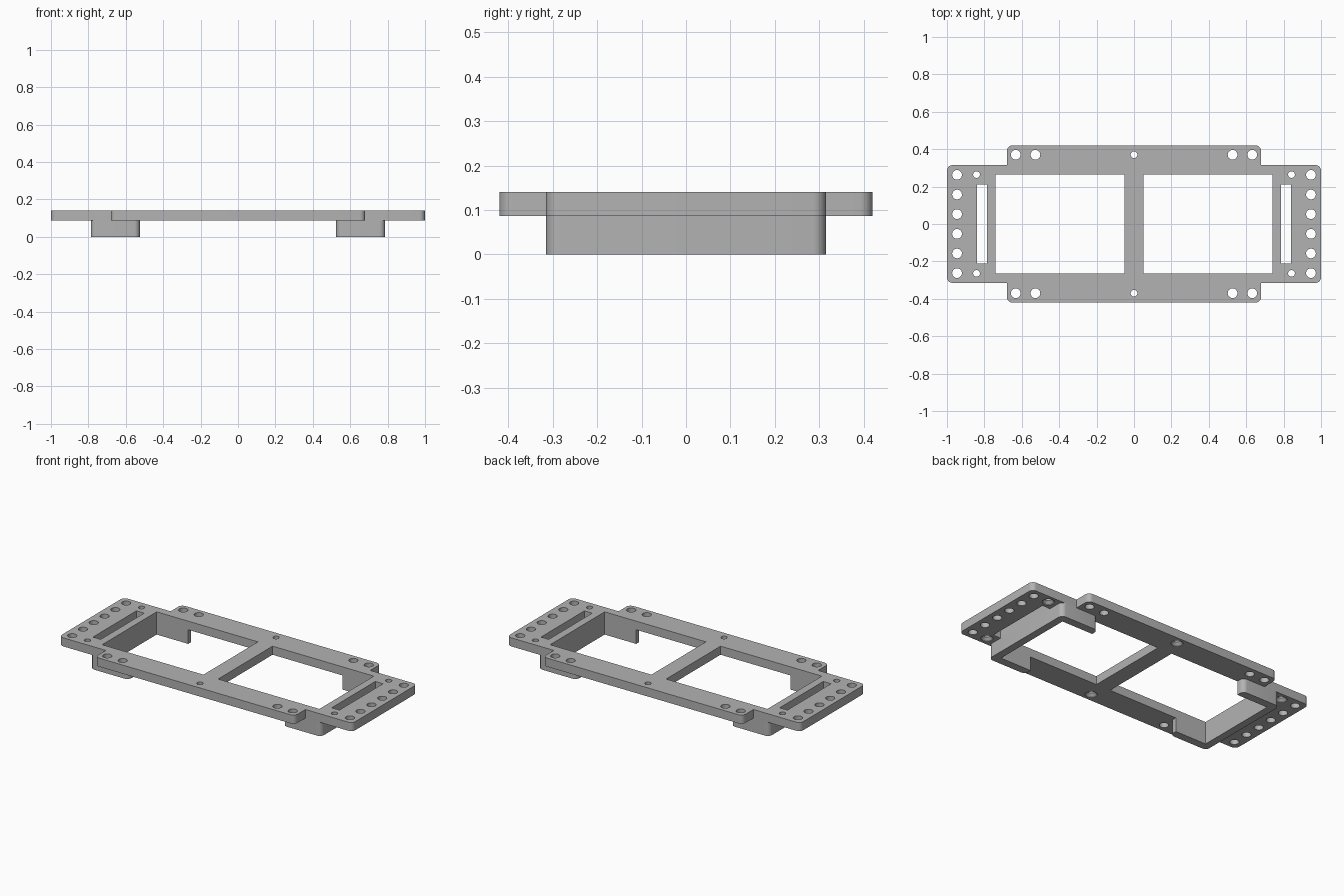
import bpy, bmesh, math
from mathutils import Vector

cube = bpy.data.objects.get("Cube")
if cube:
    bpy.data.objects.remove(cube, do_unlink=True)

TOP, UNDER = 0.14, 0.087
WIN_X, WIN_Y = 0.74, 0.265
END_Y, MID_X, MID_Y = 0.315, 0.68, 0.42
R = 0.03

grey = bpy.data.materials.new("grey plastic")
grey.use_nodes = True
grey.diffuse_color = (0.45, 0.45, 0.45, 1)
grey.node_tree.nodes["Principled BSDF"].inputs["Base Color"].default_value = (0.45, 0.45, 0.45, 1)


def rounded(corners, steps=8):
    """Turn (x, y, radius) corners into an outline with rounded corners."""
    pts = []
    for i, (x, y, r) in enumerate(corners):
        p = Vector((x, y))
        if r == 0:
            pts.append(p)
            continue
        a = (Vector(corners[i - 1][:2]) - p).normalized()
        b = (Vector(corners[(i + 1) % len(corners)][:2]) - p).normalized()
        for k in range(steps + 1):
            t = k / steps * math.pi / 2
            pts.append(p + a * r * (1 - math.sin(t)) + b * r * (1 - math.cos(t)))
    return pts


def prism(bm, outline, z0, z1):
    face = bm.faces.new([bm.verts.new((x, y, z0)) for x, y in outline])
    ext = bmesh.ops.extrude_face_region(bm, geom=[face])
    verts = [g for g in ext["geom"] if isinstance(g, bmesh.types.BMVert)]
    bmesh.ops.translate(bm, verts=verts, vec=(0, 0, z1 - z0))


def box_cut(bm, x0, x1, y):
    prism(bm, [(x0, -y), (x1, -y), (x1, y), (x0, y)], UNDER - 0.1, TOP + 0.1)


def lathe_cut(bm, x, y, profile, n=32):
    """Turned cutter from (radius, z) rings."""
    rings = [[bm.verts.new((x + r * math.cos(2 * math.pi * k / n),
                            y + r * math.sin(2 * math.pi * k / n), z))
              for k in range(n)] for r, z in profile]
    bm.faces.new(rings[0])
    bm.faces.new(rings[-1])
    for lo, hi in zip(rings, rings[1:]):
        for k in range(n):
            j = (k + 1) % n
            bm.faces.new((lo[k], lo[j], hi[j], hi[k]))


def finish(name, bm):
    bmesh.ops.recalc_face_normals(bm, faces=bm.faces[:])
    mesh = bpy.data.meshes.new(name)
    bm.to_mesh(mesh)
    bm.free()
    mesh.materials.append(grey)
    ob = bpy.data.objects.new(name, mesh)
    bpy.context.collection.objects.link(ob)
    return ob


def smooth(ob):
    bpy.ops.object.select_all(action="DESELECT")
    ob.select_set(True)
    bpy.context.view_layer.objects.active = ob
    bpy.ops.object.shade_smooth_by_angle(angle=math.radians(30))


# Mounting plate: wide ends plus deeper middle flanges
quarter = [(1, END_Y, R), (MID_X, END_Y, 0), (MID_X, MID_Y, R)]
half = quarter + [(-x, y, r) for x, y, r in reversed(quarter)]
outline = half + [(-x, -y, r) for x, y, r in half]
bm = bmesh.new()
prism(bm, rounded(outline), UNDER, TOP)
plate = finish("mounting_plate", bm)

# Cutter: windows, slots, plain holes and countersunk screw holes
plain = [(0.026, UNDER - 0.1), (0.026, TOP + 0.1)]
sunk = [(0.034, UNDER - 0.1), (0.034, UNDER + 0.004), (0.018, UNDER + 0.02), (0.018, TOP + 0.1)]
bm = bmesh.new()
for s in (-1, 1):
    box_cut(bm, s * 0.05, s * WIN_X, WIN_Y)
    box_cut(bm, s * 0.787, s * 0.84, 0.212)
    lathe_cut(bm, 0, s * 0.37, sunk)
    for k in range(6):
        lathe_cut(bm, s * 0.946, (k - 2.5) * 0.105, plain)
    for t in (-1, 1):
        lathe_cut(bm, s * 0.842, t * 0.264, sunk)
        for x in (0.527, 0.632):
            lathe_cut(bm, s * x, t * 0.37, plain)
cutter = finish("plate_cutter", bm)
cutter.hide_render = True

mod = plate.modifiers.new("cutouts", "BOOLEAN")
mod.operation = "DIFFERENCE"
mod.solver = "EXACT"
mod.object = cutter
bpy.context.view_layer.objects.active = plate
bpy.ops.object.modifier_apply(modifier=mod.name)
bpy.data.objects.remove(cutter, do_unlink=True)
smooth(plate)

# C-shaped brackets below the outer end of each window
INNER_X, OUTER_X = 0.525, 0.787
for side, s in (("left", 1), ("right", -1)):
    arm = [(INNER_X, WIN_Y, 0), (INNER_X, END_Y, R), (OUTER_X, END_Y, R)]
    c = [(WIN_X, WIN_Y, 0)] + arm
    c += [(x, -y, r) for x, y, r in reversed(c)]
    bm = bmesh.new()
    prism(bm, rounded([(s * x, y, r) for x, y, r in c]), 0, UNDER)
    smooth(finish(side + "_bracket", bm))
